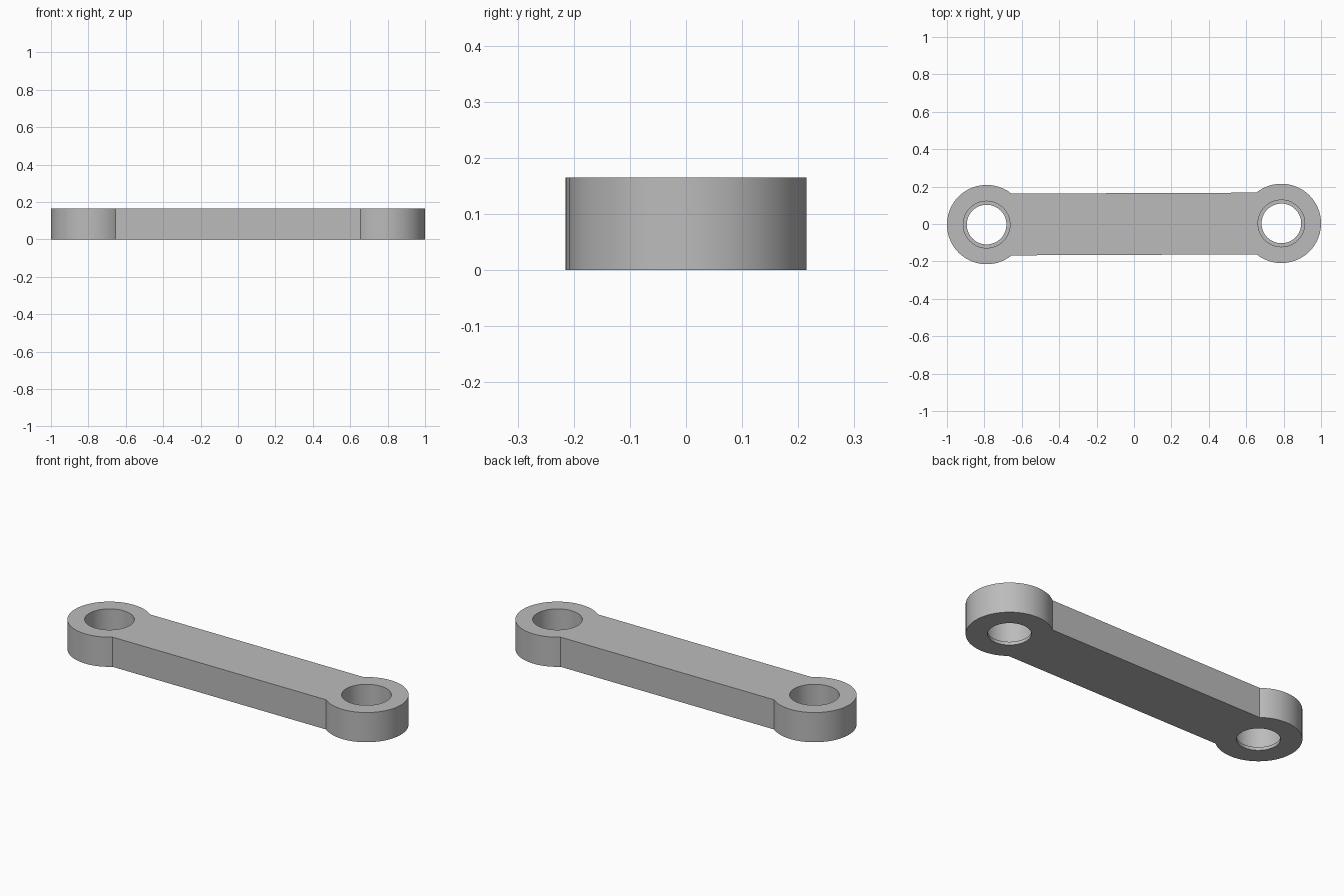
import bpy, bmesh
from math import asin, cos, sin, pi

cube = bpy.data.objects.get("Cube")
if cube:
    bpy.data.objects.remove(cube, do_unlink=True)

HEIGHT, BOSS_R, HALF_WIDTH, CENTRE_X = 0.165, 0.212, 0.165, 0.788
BORE_R, LIP_R, LIP_HEIGHT = 0.125, 0.106, 0.018
TILT = 0.004

grey = bpy.data.materials.new("plain grey")
grey.use_nodes = True
grey.diffuse_color = (0.5, 0.5, 0.5, 1)
grey.node_tree.nodes["Principled BSDF"].inputs["Base Color"].default_value = grey.diffuse_color


def arc(cx, radius, start, end, steps):
    angles = [start + (end - start) * i / steps for i in range(steps + 1)]
    return [(cx + radius * cos(a), radius * sin(a)) for a in angles]


def prism(name, outline, bottom, top):
    """Extrude a closed outline from bottom to top."""
    bm = bmesh.new()
    face = bm.faces.new([bm.verts.new((x, y, bottom)) for x, y in outline])
    extruded = bmesh.ops.extrude_face_region(bm, geom=[face])["geom"]
    verts = [g for g in extruded if isinstance(g, bmesh.types.BMVert)]
    bmesh.ops.translate(bm, verts=verts, vec=(0, 0, top - bottom))
    bmesh.ops.recalc_face_normals(bm, faces=bm.faces)
    mesh = bpy.data.meshes.new(name)
    bm.to_mesh(mesh)
    bm.free()
    mesh.materials.append(grey)
    obj = bpy.data.objects.new(name, mesh)
    bpy.context.collection.objects.link(obj)
    return obj


# Link body: two round bosses joined by a straight bar
neck = asin(HALF_WIDTH / BOSS_R)
outline = (arc(CENTRE_X, BOSS_R, neck - pi, pi - neck, 64)
           + arc(-CENTRE_X, BOSS_R, neck, 2 * pi - neck, 64))
link = prism("link_arm", outline, 0, HEIGHT)
bpy.context.view_layer.objects.active = link
link.select_set(True)

# Stepped pin holes: a wide bore above a thin lip
for side, cx in (("left", CENTRE_X), ("right", -CENTRE_X)):
    for part, radius, bottom in (("bore", BORE_R, LIP_HEIGHT), ("lip", LIP_R, -0.1)):
        circle = arc(cx, radius, 0, 2 * pi, 64)[:-1]
        cutter = prism(f"{side}_{part}_cutter", circle, bottom, HEIGHT + 0.1)
        cutter.hide_render = True
        cut = link.modifiers.new(f"{side}_{part}", "BOOLEAN")
        cut.operation, cut.solver, cut.object = "DIFFERENCE", "EXACT", cutter
        bpy.ops.object.modifier_apply(modifier=cut.name)
        bpy.data.objects.remove(cutter, do_unlink=True)

bpy.ops.object.shade_smooth_by_angle(angle=pi / 6)
link.rotation_euler.z = TILT
